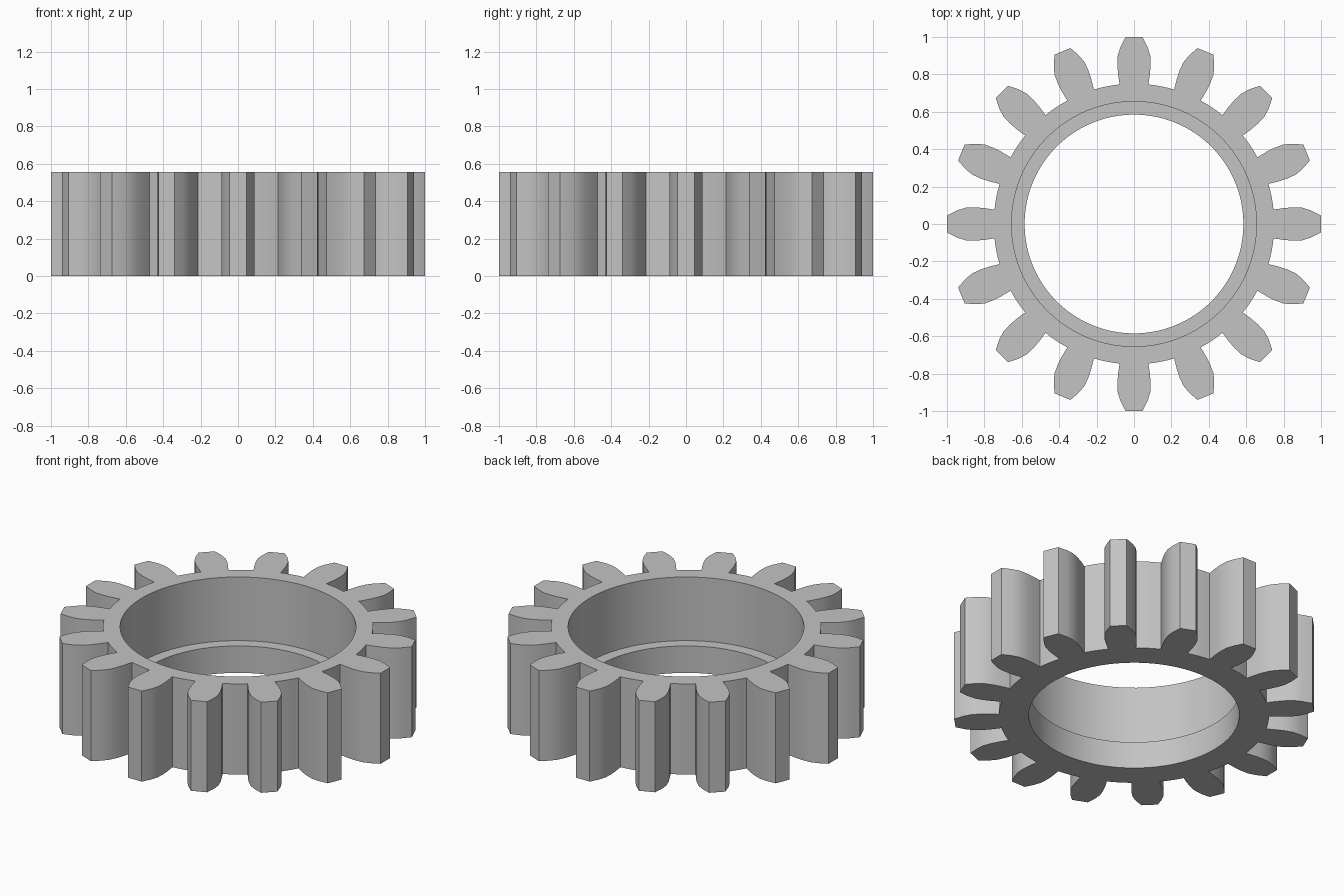
import bpy, bmesh, math

if "Cube" in bpy.data.objects:
    bpy.data.objects.remove(bpy.data.objects["Cube"])

TEETH = 16
HEIGHT = 0.555
STEP_Z = 0.165          # height of the ledge inside the bore
BORE_R, RECESS_R = 0.585, 0.655
ROOT_R = 0.75
SEGMENTS = 96

# Right flank of one tooth: (half width, distance from the centre)
FLANK = [(0.077, 0.746), (0.085, 0.80), (0.089, 0.85), (0.087, 0.90),
         (0.073, 0.945), (0.046, 0.999)]


def gear_outline():
    """Tooth flanks repeated round the axis, joined by root arcs."""
    tooth = FLANK + [(-x, y) for x, y in reversed(FLANK)]
    pitch = 2 * math.pi / TEETH
    half = math.atan2(*FLANK[0])
    # points on the root arc after the left flank
    for i in (1, 2, 3):
        a = half + (pitch - 2 * half) * i / 4
        tooth.append((-ROOT_R * math.sin(a), ROOT_R * math.cos(a)))
    points = []
    for k in range(TEETH):
        c, s = math.cos(k * pitch), math.sin(k * pitch)
        points += [(x * c - y * s, x * s + y * c) for x, y in tooth]
    return points


def circle(radius):
    return [(radius * math.cos(2 * math.pi * i / SEGMENTS),
             radius * math.sin(2 * math.pi * i / SEGMENTS)) for i in range(SEGMENTS)]


def ring(bm, points, z):
    return [bm.verts.new((x, y, z)) for x, y in points]


def wall(bm, a, b):
    n = len(a)
    for i in range(n):
        j = (i + 1) % n
        bm.faces.new((a[i], a[j], b[j], b[i]))


def cap(bm, outer, inner, normal):
    edges = []
    for loop in (outer, inner):
        edges += [bm.edges.get((loop[i - 1], loop[i])) for i in range(len(loop))]
    bmesh.ops.triangle_fill(bm, use_beauty=True, edges=edges, normal=normal)


bm = bmesh.new()
outline = gear_outline()
outer_low, outer_high = ring(bm, outline, 0), ring(bm, outline, HEIGHT)
bore_low, bore_step = ring(bm, circle(BORE_R), 0), ring(bm, circle(BORE_R), STEP_Z)
recess_step, recess_high = ring(bm, circle(RECESS_R), STEP_Z), ring(bm, circle(RECESS_R), HEIGHT)

# Toothed rim, bore, ledge and recess walls
wall(bm, outer_low, outer_high)
wall(bm, bore_step, bore_low)
wall(bm, recess_step, bore_step)
wall(bm, recess_high, recess_step)
# Flat end faces
cap(bm, outer_high, recess_high, (0, 0, 1))
cap(bm, outer_low, bore_low, (0, 0, -1))
bmesh.ops.recalc_face_normals(bm, faces=bm.faces)

mesh = bpy.data.meshes.new("gear_ring")
bm.to_mesh(mesh)
bm.free()
gear = bpy.data.objects.new("gear_ring", mesh)
bpy.context.collection.objects.link(gear)

grey = bpy.data.materials.new("steel grey")
grey.diffuse_color = (0.55, 0.55, 0.55, 1)
grey.use_nodes = True
grey.node_tree.nodes["Principled BSDF"].inputs["Base Color"].default_value = grey.diffuse_color
mesh.materials.append(grey)

# Smooth bore and flanks, sharp rims and tooth corners
bpy.context.view_layer.objects.active = gear
gear.select_set(True)
bpy.ops.object.shade_smooth_by_angle(angle=math.radians(25))
